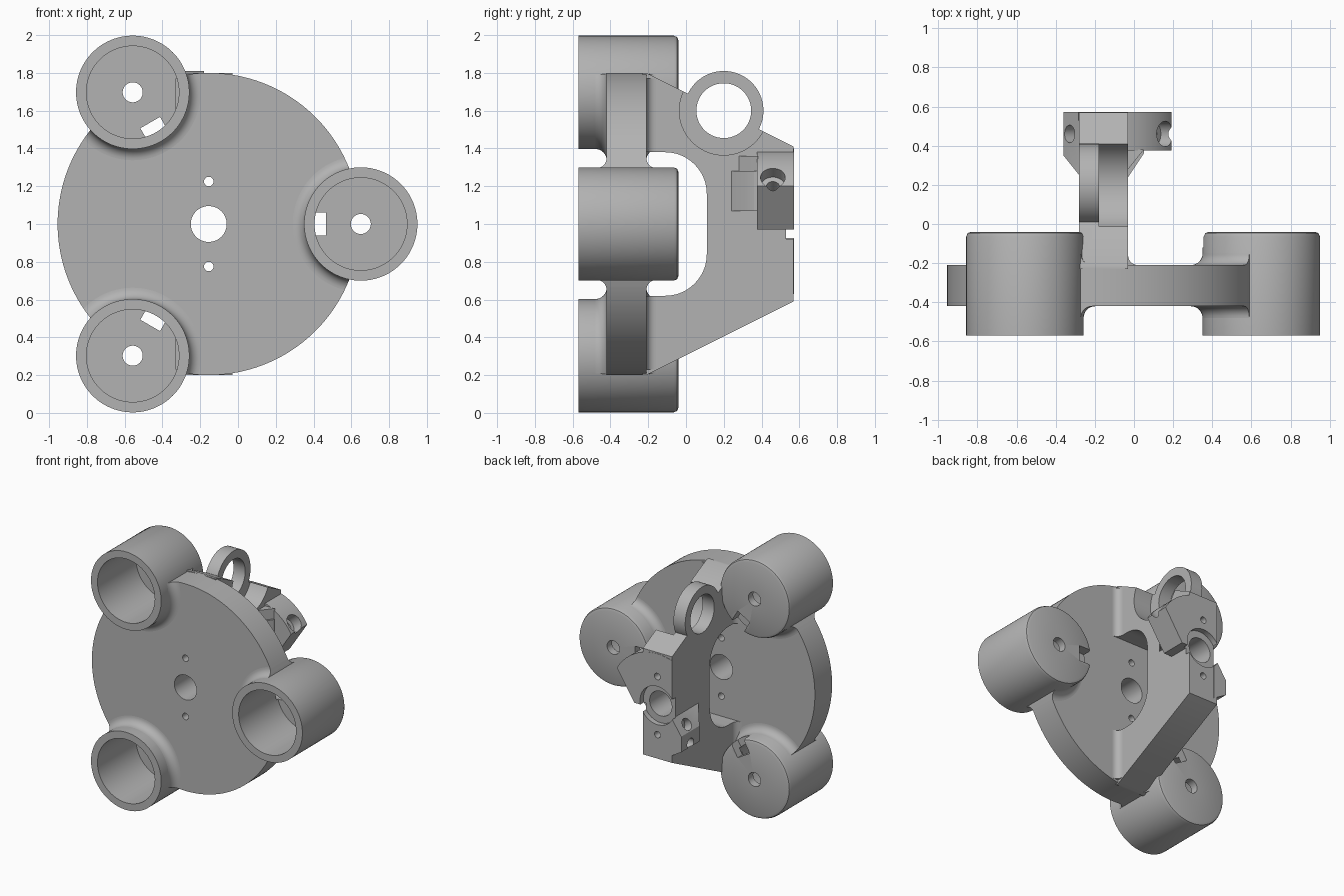
import bpy, bmesh, math
from mathutils import Vector, Matrix

old = bpy.data.objects.get("Cube")
if old:
    bpy.data.objects.remove(old, do_unlink=True)

grey = bpy.data.materials.new("plain_grey")
grey.use_nodes = True
grey.diffuse_color = (0.45, 0.45, 0.45, 1)
grey.node_tree.nodes["Principled BSDF"].inputs["Base Color"].default_value = (0.45, 0.45, 0.45, 1)

AX, AZ = -0.155, 1.0          # main axis, running along y
FRONT, BACK = -0.42, -0.21    # faces of the disc
LEFT, RIGHT = -0.28, -0.03    # faces of the bracket


def finish(name, bm):
    bmesh.ops.remove_doubles(bm, verts=bm.verts, dist=1e-5)
    bmesh.ops.recalc_face_normals(bm, faces=bm.faces)
    mesh = bpy.data.meshes.new(name)
    bm.to_mesh(mesh)
    bm.free()
    mesh.materials.append(grey)
    ob = bpy.data.objects.new(name, mesh)
    bpy.context.collection.objects.link(ob)
    return ob


def rod(name, r, start, end, segments=64):
    a, b = Vector(start), Vector(end)
    d = b - a
    m = Matrix.Translation((a + b) / 2) @ d.to_track_quat('Z', 'Y').to_matrix().to_4x4()
    bm = bmesh.new()
    bmesh.ops.create_cone(bm, cap_ends=True, segments=segments, radius1=r,
                          radius2=r, depth=d.length, matrix=m)
    return finish(name, bm)


def prism(name, points, axis, lo, hi):
    """Extrude a 2D outline along an axis; the outline uses the other two axes."""
    place = {'x': lambda p, h: (h, p[0], p[1]),
             'y': lambda p, h: (p[0], h, p[1]),
             'z': lambda p, h: (p[0], p[1], h)}[axis]
    bm = bmesh.new()
    face = bm.faces.new([bm.verts.new(place(p, lo)) for p in points])
    ext = bmesh.ops.extrude_face_region(bm, geom=[face])
    shift = Vector(place((0, 0), hi - lo))
    bmesh.ops.translate(bm, vec=shift,
                        verts=[v for v in ext["geom"] if isinstance(v, bmesh.types.BMVert)])
    return finish(name, bm)


def lathe(name, profile, cx, cz):
    """Turn a closed (radius, y) profile about a line parallel to y."""
    bm = bmesh.new()
    vs = [bm.verts.new((cx + r, y, cz)) for r, y in profile]
    es = [bm.edges.new((vs[i - 1], vs[i])) for i in range(len(vs))]
    bmesh.ops.spin(bm, geom=vs + es, cent=(cx, 0, cz), axis=(0, 1, 0),
                   angle=math.tau, steps=96)
    return finish(name, bm)


def boolean(ob, tools, operation='DIFFERENCE'):
    for tool in tools:
        mod = ob.modifiers.new("cut", 'BOOLEAN')
        mod.object, mod.operation, mod.solver = tool, operation, 'EXACT'
        bpy.context.view_layer.objects.active = ob
        bpy.ops.object.modifier_apply(modifier=mod.name)


def arc(cx, cy, r, a0, a1, n=12):
    angles = [math.radians(a0 + (a1 - a0) * i / n) for i in range(n + 1)]
    return [(cx + r * math.cos(a), cy + r * math.sin(a)) for a in angles]


parts, helpers = [], []

# Main disc with its centre hole and two pin holes
disc = rod("disc", 0.8, (AX, FRONT, AZ), (AX, BACK, AZ), 160)
axis_holes = [rod("hole", r, (AX, -1, z), (AX, 1, z))
              for r, z in ((0.095, AZ), (0.025, AZ + 0.225), (0.025, AZ - 0.225))]
helpers += axis_holes
boolean(disc, axis_holes)
parts.append(disc)

# Three cups around the disc, with blended collars and key slots
rim = rod("rim_limit", 0.8, (AX, -0.6, AZ), (AX, 0, AZ), 160)
helpers.append(rim)
cup_profile = [(0.053, -0.04), (0.275, -0.04), (0.2925, -0.047), (0.3, -0.065),
               (0.3, -0.57), (0.245, -0.57), (0.245, -0.10), (0.053, -0.10)]
front_blend = arc(0.36, FRONT - 0.06, 0.06, 180, 90, 8)
back_blend = arc(0.36, BACK + 0.06, 0.06, 270, 180, 8)
collar_profile = [(0.28, FRONT - 0.06)] + front_blend + back_blend + [(0.28, BACK + 0.06)]
for label, deg in (("left", 0), ("upper", 120), ("lower", 240)):
    a = math.radians(deg)
    out = Vector((math.cos(a), 0, math.sin(a)))
    c = Vector((AX, 0, AZ)) + out * 0.805
    bore = rod("bore", 0.27, c + Vector((0, -1, 0)), c + Vector((0, 0.1, 0)), 96)
    side = Vector((-out.z, 0, out.x)) * 0.06
    corners = [c - out * r + side * s for r, s in ((0.185, -1), (0.185, 1), (0.34, 1), (0.34, -1))]
    slot = prism("slot", [(p.x, p.z) for p in corners], 'y', -0.12, 0)
    helpers += [bore, slot]
    boolean(disc, [bore])
    cup = lathe(label + "_cup", cup_profile, c.x, c.z)
    boolean(cup, [slot])
    collar = lathe(label + "_cup_collar", collar_profile, c.x, c.z)
    boolean(collar, [rim], 'INTERSECT')
    parts += [cup, collar]

# Bracket rising from the back of the disc, with a rounded window
outline = ([(BACK - 0.02, 0.2), (BACK, 0.2), (0.57, 0.59), (0.57, 1.41), (BACK, 1.8), (BACK - 0.02, 1.8)]
           + [(BACK - 0.02, 1.38)]
           + arc(-0.11, 1.16, 0.22, 90, 0) + arc(-0.11, 0.84, 0.22, 0, -90)
           + [(BACK - 0.02, 0.62)])
bracket = prism("bracket", outline, 'x', LEFT, RIGHT)
scoop = rod("scoop", 0.235, (-0.18, 0.2, 1.6), (0.1, 0.2, 1.6), 96)
recess = rod("recess", 0.148, (AX, 0.53, AZ), (AX, 0.7, AZ))
helpers += [scoop, recess]
boolean(bracket, [scoop])

# Blends where the bracket meets the disc
for label, x, s in (("left", RIGHT, 1), ("right", LEFT, -1)):
    curve = [(x + s * (0.05 + px), py) for px, py in arc(0, BACK + 0.05, 0.05, 180, 270, 8)]
    shape = [(x - s * 0.01, BACK + 0.05)] + curve + [(x + s * 0.05, BACK - 0.01),
                                                    (x - s * 0.01, BACK - 0.01)]
    for where, lo, hi in (("upper", 1.38, 1.77), ("lower", 0.23, 0.62)):
        parts.append(prism(f"{where}_{label}_blend", shape, 'z', lo, hi))

# Ring on the upper slope
ring = rod("ring", 0.21, (LEFT, 0.2, 1.6), (-0.18, 0.2, 1.6), 96)
ring_bore = rod("ring_bore", 0.145, (-0.5, 0.2, 1.6), (0.2, 0.2, 1.6), 96)
helpers.append(ring_bore)

# Curved clamp flange at the back
sector = arc(AX, AZ, 0.4, 30, 108.2, 32) + [(LEFT, 0.97), (0.04, 0.97)]
flange = prism("clamp_flange", sector, 'y', 0.375, 0.572)
wedge = prism("flange_support", [(-0.05, 0.23), (-0.03, 0.24), (0.05, 0.36),
                                 (0.05, 0.39), (-0.05, 0.39)], 'z', 1.07, 1.28)
brace = prism("flange_brace", [(-0.05, 0.26), (RIGHT, 0.28), (0.05, 0.38), (-0.05, 0.38)],
              'z', 1.28, 1.36)

# Lower clamp block on the other face of the bracket
block = prism("clamp_block", [(-0.25, 0.572), (-0.36, 0.572), (-0.36, 0.35),
                              (LEFT, 0.25), (-0.25, 0.25)], 'z', 0.5, 1.1)
limit = prism("block_limit", [(-0.2, 0.98), (-0.28, 0.93), (-0.37, 0.80),
                              (-0.37, 0.70), (-0.2, 0.60)], 'y', 0, 1)
helpers.append(limit)
boolean(block, [limit], 'INTERSECT')

# Screw holes through the flange rim and the block
d = Vector((math.cos(math.radians(38)), 0, math.sin(math.radians(38))))
hub = Vector((AX, 0.46, AZ))
flange_cuts = [rod("screw_seat", 0.065, hub + d * 0.32, hub + d * 0.5),
               rod("screw_hole", 0.035, hub + d * 0.1, hub + d * 0.35)]
e = Vector((-0.82, 0, 0.57))
seat = Vector((-0.33, 0.46, 0.86))
block_cuts = [rod("block_hole", 0.045, seat - e * 0.15, seat + e * 0.2),
              rod("side_hole", 0.04, (-0.3, 0.46, 0.72), (-0.5, 0.46, 0.72))]
helpers += flange_cuts + block_cuts
boolean(flange, flange_cuts)
boolean(block, block_cuts)
boolean(ring, [ring_bore])
boolean(bracket, [ring_bore, recess] + axis_holes)
boolean(flange, [recess] + axis_holes)
boolean(block, [recess])
parts += [bracket, ring, flange, wedge, brace, block]

for h in helpers:
    bpy.data.objects.remove(h, do_unlink=True)

# Smooth round surfaces, keep sharp edges
bpy.ops.object.select_all(action='DESELECT')
for ob in parts:
    ob.select_set(True)
bpy.context.view_layer.objects.active = disc
bpy.ops.object.shade_smooth_by_angle(angle=math.radians(30))
